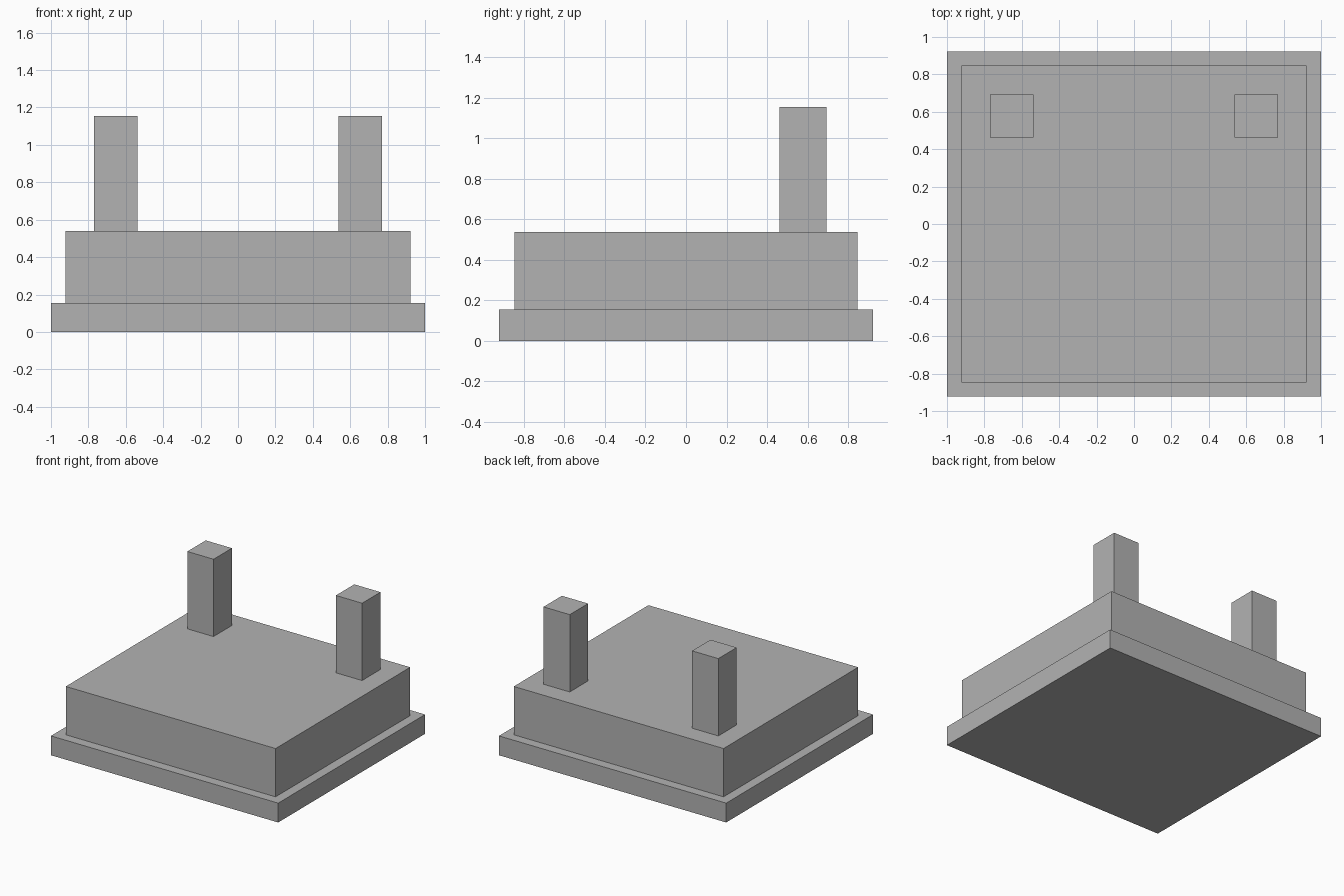
import bpy

cube = bpy.data.objects.get("Cube")
if cube:
    bpy.data.objects.remove(cube, do_unlink=True)

# One plain grey for every part
grey = bpy.data.materials.new("plain_grey")
grey.use_nodes = True
colour = (0.45, 0.45, 0.45, 1)
grey.diffuse_color = colour
grey.node_tree.nodes["Principled BSDF"].inputs["Base Color"].default_value = colour

U = 2 / 26  # design unit: the base is 26 units wide


def block(name, size, x=0, y=0, bottom=0):
    """Box of the given size in units, standing on the height 'bottom'."""
    w, d, h = (s * U for s in size)
    bpy.ops.mesh.primitive_cube_add(size=1, location=(x * U, y * U, bottom * U + h / 2))
    ob = bpy.context.object
    ob.name = name
    ob.scale = (w, d, h)
    bpy.ops.object.transform_apply(location=False, rotation=False, scale=True)
    ob.data.materials.append(grey)
    return ob


# Stepped slab
block("base_plate", (26, 24, 2))
block("body", (24, 22, 5), bottom=2)

# Pair of posts near the back
for side, sign in (("left", 1), ("right", -1)):
    block(side + "_post", (3, 3, 8), x=sign * 8.5, y=7.5, bottom=7)
